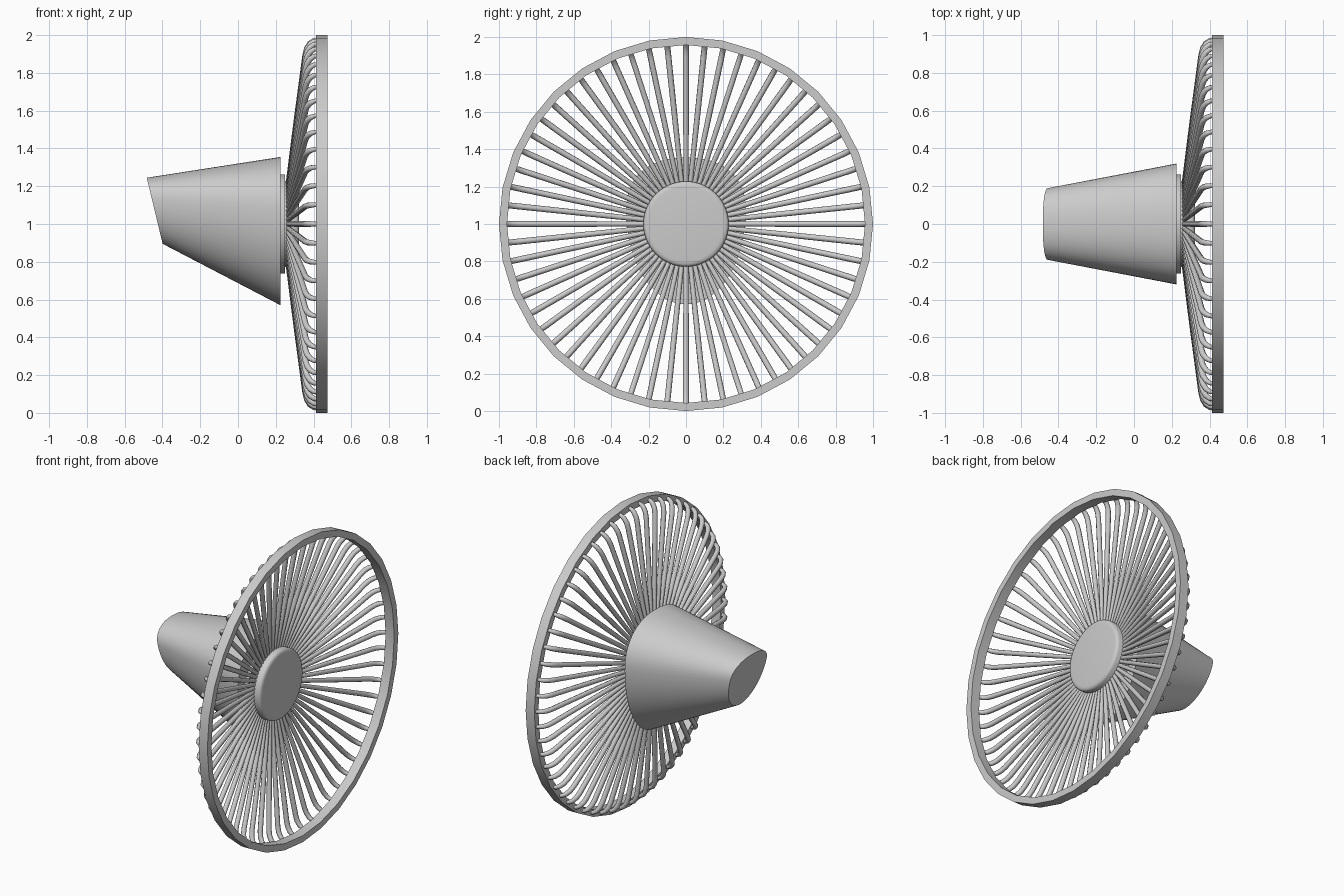
import bpy, bmesh, math
from math import pi, sin, cos

if "Cube" in bpy.data.objects:
    bpy.data.objects.remove(bpy.data.objects["Cube"])

ZC = 1.0        # height of the wheel axis
SPOKES = 60


def finish(bm, name, angle=35):
    bmesh.ops.recalc_face_normals(bm, faces=bm.faces[:])
    me = bpy.data.meshes.new(name)
    bm.to_mesh(me)
    bm.free()
    ob = bpy.data.objects.new(name, me)
    bpy.context.collection.objects.link(ob)
    smooth(ob, angle)
    return ob


def smooth(ob, angle):
    bpy.ops.object.select_all(action='DESELECT')
    ob.select_set(True)
    bpy.context.view_layer.objects.active = ob
    bpy.ops.object.shade_smooth_by_angle(angle=math.radians(angle))


def loft(bm, loops, closed=False):
    """Skin a list of point loops; cap the ends unless closed."""
    rings = [[bm.verts.new(p) for p in loop] for loop in loops]
    n = len(rings[0])
    pairs = list(zip(rings, rings[1:]))
    if closed:
        pairs.append((rings[-1], rings[0]))
    for a, b in pairs:
        for i in range(n):
            j = (i + 1) % n
            bm.faces.new((a[i], a[j], b[j], b[i]))
    if not closed:
        bm.faces.new(rings[0])
        bm.faces.new(rings[-1])


def lathe(name, profile, sides, closed=False, angle=35):
    """Turn (x, radius) points around the wheel axis."""
    bm = bmesh.new()
    loft(bm, [[(x, r * sin(2 * pi * i / sides), ZC + r * cos(2 * pi * i / sides))
               for i in range(sides)] for x, r in profile], closed)
    return finish(bm, name, angle)


# outer ring, 32 sides
lathe("outer_ring", [(0.412, 1.0), (0.475, 1.0), (0.475, 0.957), (0.412, 0.957)],
      32, closed=True)

# back plate and rounded centre cap
lathe("back_plate", [(0.22, 0.262), (0.25, 0.262)], 64)
lathe("centre_cap", [(0.245, 0.228), (0.306, 0.228), (0.315, 0.224),
                     (0.321, 0.215), (0.323, 0.2)], 64, angle=40)

# curved spokes: (x, radius, thickness factor)
path = [(0.262, 0.19, 0.8), (0.31, 0.55, 0.95), (0.357, 0.895, 1.0),
        (0.366, 0.93, 1.0), (0.382, 0.957, 0.95), (0.402, 0.972, 0.8),
        (0.43, 0.978, 0.7)]
cu = bpy.data.curves.new("spokes", 'CURVE')
cu.dimensions = '3D'
cu.bevel_depth = 0.016
cu.bevel_resolution = 2
cu.use_fill_caps = True
for k in range(SPOKES):
    a = 2 * pi * k / SPOKES
    sp = cu.splines.new('POLY')
    sp.points.add(len(path) - 1)
    for pt, (x, r, t) in zip(sp.points, path):
        pt.co = (x, r * sin(a), ZC + r * cos(a), 1)
        pt.radius = t
spokes = bpy.data.objects.new("spokes", cu)
bpy.context.collection.objects.link(spokes)
bpy.ops.object.select_all(action='DESELECT')
spokes.select_set(True)
bpy.context.view_layer.objects.active = spokes
bpy.ops.object.convert(target='MESH')
smooth(bpy.context.object, 50)


# tapered housing: egg section, flatter on top, with a slanted rear end
def section(half_width, z_wide, z_top, z_bottom, x_of_z, n=64):
    pts = []
    for i in range(n):
        a = 2 * pi * i / n
        s, c = sin(a), cos(a)
        e = 2 / 2.3 if c > 0 else 1.0
        y = half_width * math.copysign(abs(s) ** e, s)
        h = abs(c) ** e
        z = z_wide + (h * (z_top - z_wide) if c > 0 else h * (z_bottom - z_wide))
        pts.append((x_of_z(z), y, z))
    return pts


bm = bmesh.new()
loft(bm, [section(0.19, 1.13, 1.245, 0.895, lambda z: -0.483 + (1.245 - z) * 0.24),
          section(0.32, 1.07, 1.355, 0.57, lambda z: 0.225)])
finish(bm, "rear_housing")
